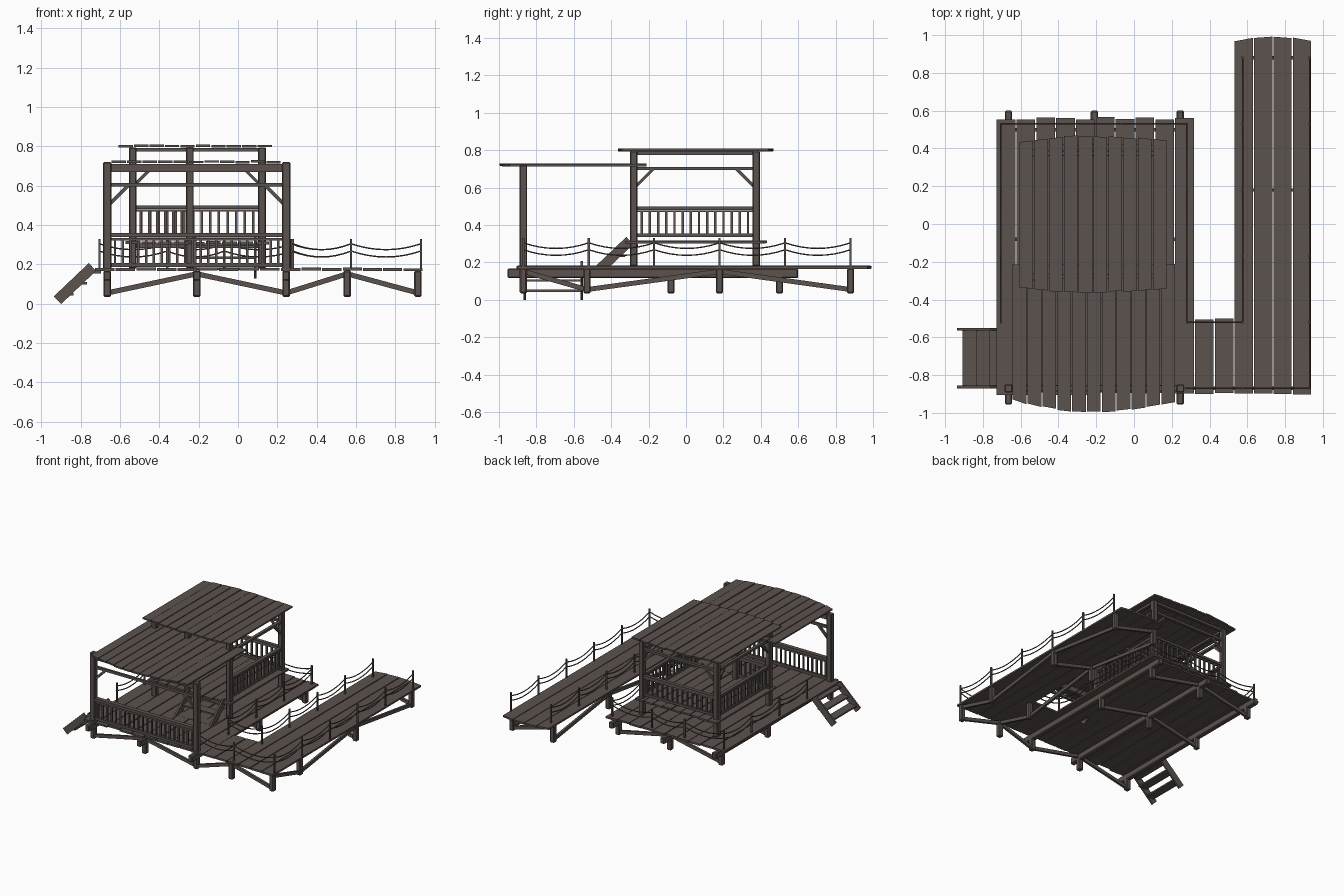
import bpy, bmesh, math, random
from mathutils import Vector, Matrix

random.seed(4)
if "Cube" in bpy.data.objects:
    bpy.data.objects.remove(bpy.data.objects["Cube"])

wood = bpy.data.materials.new("weathered_wood")
wood.use_nodes = True
COL = (0.105, 0.084, 0.076, 1)
wood.diffuse_color = COL
bsdf = wood.node_tree.nodes["Principled BSDF"]
bsdf.inputs["Base Color"].default_value = COL
bsdf.inputs["Roughness"].default_value = 0.9


class Part:
    """Collects timber pieces into one named object."""

    def __init__(self, name, bevel=0):
        self.name, self.bevel, self.bm = name, bevel, bmesh.new()

    def bar(self, p, q, w, h):
        # Square timber from p to q; h is the vertical (or y) thickness
        p, q = Vector(p), Vector(q)
        d = (q - p).normalized()
        up = Vector((0, 1, 0)) if abs(d.z) > 0.99 else Vector((0, 0, 1))
        side = d.cross(up).normalized()
        up = side.cross(d)
        m = Matrix((side * w, d * (q - p).length, up * h)).transposed().to_4x4()
        bmesh.ops.create_cube(self.bm, size=1, matrix=Matrix.Translation((p + q) / 2) @ m)

    def post(self, x, y, z0, z1, w):
        self.bar((x, y, z0), (x, y, z1), w, w)

    def planks(self, x0, x1, n, front, back, z, t=0.014, ragged=0.008):
        # Boards along y, with slanted rough ends; front/back are functions of 0..1
        step = (x1 - x0) / n
        for i in range(n):
            xa, xb = x0 + i * step + 0.003, x0 + (i + 1) * step - 0.003
            vs = bmesh.ops.create_cube(self.bm, size=1)["verts"]
            jf, jb = random.uniform(-ragged, ragged), random.uniform(-ragged, ragged)
            dz = random.uniform(-0.002, 0.002)
            for v in vs:
                u = (i + (v.co.x > 0)) / n
                y = back(u) + jb if v.co.y > 0 else front(u) + jf
                v.co = (xb if v.co.x > 0 else xa, y, z + dz + v.co.z * t)

    def balusters(self, p, q, n, z0, z1, w=0.012):
        for i in range(1, n + 1):
            c = Vector(p).lerp(Vector(q), i / (n + 1))
            self.post(c.x, c.y, z0, z1, w)

    def done(self):
        me = bpy.data.meshes.new(self.name)
        bmesh.ops.recalc_face_normals(self.bm, faces=self.bm.faces)
        self.bm.to_mesh(me)
        self.bm.free()
        me.materials.append(wood)
        ob = bpy.data.objects.new(self.name, me)
        bpy.context.collection.objects.link(ob)
        if self.bevel:
            b = ob.modifiers.new("worn_edges", "BEVEL")
            b.width, b.segments = self.bevel, 1
        return ob


def flat(v):
    return lambda u: v


# Walkways
p = Part("main_deck")
p.planks(-0.73, 0.32, 10, flat(-0.9), flat(0.56), 0.175)
p.done()
p = Part("link_deck")
p.planks(0.32, 0.53, 2, flat(-0.9), flat(-0.5), 0.175)
p.done()
p = Part("long_dock")
p.planks(0.53, 0.94, 4, flat(-0.9), lambda u: 0.967 + 0.025 * math.sin(math.pi * u), 0.175, ragged=0.004)
p.done()

# Beams, stilts and zigzag braces under the walkways
DECK_X, DECK_Y = (-0.665, -0.21, 0.245), (-0.87, -0.08, 0.5)
DOCK_X, DOCK_Y = (0.555, 0.915), (-0.87, -0.53, 0.18, 0.88)
HIGH, LOW = 0.152, 0.055

p = Part("deck_beams", 0.006)
for x in DECK_X:
    p.bar((x, -0.955, 0.142), (x, 0.6, 0.142), 0.038, 0.05)
p.done()

p = Part("stilts", 0.006)
for xs, ys in ((DECK_X, DECK_Y), (DOCK_X, DOCK_Y)):
    for x in xs:
        for y in ys:
            p.post(x, y, 0.035, 0.168, 0.038)
p.done()

p = Part("stilt_braces")


def zigzag(points, low_first):
    for i, (a, b) in enumerate(zip(points, points[1:])):
        za, zb = (LOW, HIGH) if (i % 2 == 0) == low_first else (HIGH, LOW)
        p.bar((*a, za), (*b, zb), 0.018, 0.026)


zigzag([(x, -0.87) for x in DECK_X + DOCK_X], True)
for y in DECK_Y[1:]:
    zigzag([(x, y) for x in DECK_X], True)
for y in DOCK_Y[2:]:
    zigzag([(x, y) for x in DOCK_X], False)
for x in DOCK_X:
    zigzag([(x, y) for y in DOCK_Y], False)
p.done()

# Front porch frame
L, R, F = -0.665, 0.245, -0.87
p = Part("porch_posts", 0.005)
for x in (L, R):
    p.post(x, F, 0.17, 0.72, 0.042)
p.done()
p = Part("porch_beams")
p.bar((L, F, 0.69), (R, F, 0.69), 0.03, 0.042)
p.bar((L, F, 0.605), (R, F, 0.605), 0.018, 0.02)
for x, s in ((L, 1), (R, -1)):
    p.bar((x + s * 0.01, F, 0.505), (x + s * 0.105, F, 0.6), 0.016, 0.018)
p.done()
p = Part("porch_fence")
p.bar((L, F, 0.35), (R, F, 0.35), 0.034, 0.022)
p.bar((L, F, 0.328), (R, F, 0.328), 0.016, 0.012)
p.bar((L, F, 0.197), (R, F, 0.197), 0.022, 0.02)
p.balusters((L, F, 0), (R, F, 0), 22, 0.2, 0.33)
p.done()
p = Part("porch_roof")
p.planks(-0.645, 0.22, 11, lambda u: -0.925 - 0.06 * math.sin(math.pi * u ** 0.85) - 0.02 * u,
         flat(-0.215), 0.722, 0.012, 0.004)
p.done()

# Raised hut
HX, HY, MID = (-0.535, 0.122), (-0.28, 0.375), -0.245
corners = [(HX[0], HY[0]), (HX[0], HY[1]), (HX[1], HY[1]), (HX[1], HY[0])]
p = Part("hut_floor")
p.planks(-0.575, 0.16, 9, flat(-0.318), flat(0.425), 0.31)
for y in HY:
    p.bar((HX[0], y, 0.295), (HX[1], y, 0.295), 0.025, 0.022)
p.done()
p = Part("hut_posts", 0.005)
for x, y in corners + [(MID, HY[0])]:
    p.post(x, y, 0.18, 0.795, 0.04)
p.done()
p = Part("hut_beams")
for a, b in zip(corners, corners[1:] + corners[:1]):
    for z in (0.702, 0.783):
        p.bar((*a, z), (*b, z), 0.024, 0.018)
    for s, e in ((a, b), (b, a)):
        s, e = Vector((*s, 0)), Vector((*e, 0))
        d = (e - s).normalized()
        p.bar(s + d * 0.01 + Vector((0, 0, 0.605)), s + d * 0.105 + Vector((0, 0, 0.7)), 0.014, 0.016)
p.done()
p = Part("hut_railings")
spans = [(corners[0], corners[1], 14), (corners[1], corners[2], 14),
         (corners[2], corners[3], 14), (corners[0], (MID, HY[0]), 6)]
for a, b, n in spans:
    p.bar((*a, 0.49), (*b, 0.49), 0.028, 0.018)
    p.bar((*a, 0.474), (*b, 0.474), 0.014, 0.01)
    p.bar((*a, 0.345), (*b, 0.345), 0.018, 0.018)
    p.balusters((*a, 0), (*b, 0), n, 0.35, 0.475, 0.013)
p.done()
p = Part("hut_roof")
p.planks(-0.61, 0.175, 10, lambda u: -0.337 - 0.025 * math.sin(math.pi * u),
         lambda u: 0.437 + 0.028 * math.sin(math.pi * u), 0.802, 0.012, 0.005)
p.done()


# Steps: two slanted side boards and three treads, running down along -y
def steps(name, place):
    s = Part(name)
    for x in (-0.153, 0.153):
        s.bar((x, 0, 0.187), (x, -0.178, 0.018), 0.014, 0.054)
    for i in range(3):
        y, z = -0.012 - 0.07 * i, 0.16 - 0.056 * i
        s.bar((-0.15, y + 0.02, z), (0.15, y + 0.02, z), 0.07, 0.012)
    s.done().matrix_world = place


steps("hut_steps", Matrix.Translation((-0.065, -0.3, 0.13)))
steps("side_steps", Matrix.Translation((-0.74, -0.71, 0)) @ Matrix.Rotation(-math.pi / 2, 4, "Z"))

# Rope fence around the walkways
ys = (0.53, 0.18, -0.17, -0.52)
runs = [
    [(-0.705, y) for y in reversed(ys)] + [(-0.36, 0.53), (-0.07, 0.53)]
    + [(0.28, y) for y in ys] + [(0.575, y) for y in reversed(ys)] + [(0.575, 0.88)],
    [(0.27, -0.87), (0.575, -0.87), (0.93, -0.87)] + [(0.93, y) for y in reversed(ys)] + [(0.93, 0.88)],
]
p = Part("rope_posts")
cu = bpy.data.curves.new("ropes", "CURVE")
cu.dimensions, cu.bevel_depth, cu.bevel_resolution = "3D", 0.004, 1
for run in runs:
    for x, y in run:
        p.post(x, y, 0.17, 0.33, 0.011)
    for a, b in zip(run, run[1:]):
        for top in (0.305, 0.268):
            sp = cu.splines.new("POLY")
            sp.points.add(8)
            for i, pt in enumerate(sp.points):
                t = i / 8
                c = Vector(a).lerp(Vector(b), t)
                pt.co = (c.x, c.y, top - 0.03 * 4 * t * (1 - t), 1)
p.done()
cu.materials.append(wood)
bpy.context.collection.objects.link(bpy.data.objects.new("ropes", cu))
